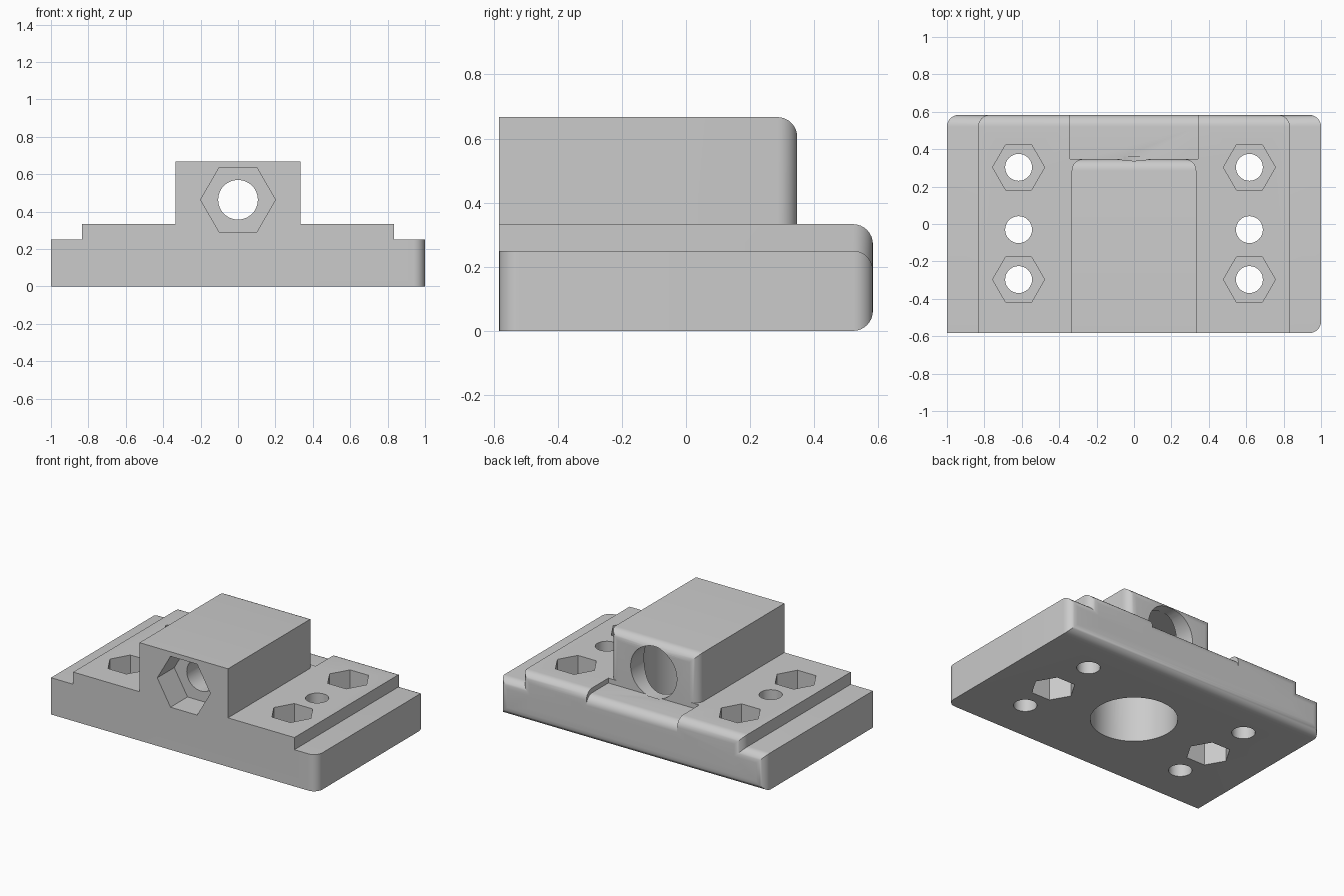
import bpy, bmesh, math
from mathutils import Matrix, Vector

cube = bpy.data.objects.get("Cube")
if cube:
    bpy.data.objects.remove(cube, do_unlink=True)

BACK, FRONT, ROUND = 0.583, -0.583, 0.062

grey = bpy.data.materials.new("plain_grey")
grey.use_nodes = True
COLOUR = (0.6, 0.6, 0.6, 1)
grey.diffuse_color = COLOUR
grey.node_tree.nodes["Principled BSDF"].inputs["Base Color"].default_value = COLOUR


def add_object(name, bm):
    mesh = bpy.data.meshes.new(name)
    bm.to_mesh(mesh)
    bm.free()
    mesh.materials.append(grey)
    obj = bpy.data.objects.new(name, mesh)
    bpy.context.collection.objects.link(obj)
    return obj


def block(name, low, high, rounded=None):
    """Box between two corners; edges whose (direction, middle) pass the rule are rounded."""
    low, high = Vector(low), Vector(high)
    bm = bmesh.new()
    bmesh.ops.create_cube(bm, size=1)
    edges = []
    for e in bm.edges:
        along = e.verts[1].co - e.verts[0].co
        axis = max(range(3), key=lambda i: abs(along[i]))
        mid = (e.verts[0].co + e.verts[1].co) / 2
        if rounded and rounded(axis, mid):
            edges.append(e)
    for v in bm.verts:
        v.co = Vector([low[i] + (v.co[i] + 0.5) * (high[i] - low[i]) for i in range(3)])
    if edges:
        bmesh.ops.bevel(bm, geom=edges, offset=ROUND, segments=8, profile=0.5,
                        affect='EDGES', clamp_overlap=True)
    return add_object(name, bm)


def prism(name, sides, radius, start, end):
    """Round or six-sided cutter running from start to end, with a corner on the x axis."""
    start, end = Vector(start), Vector(end)
    along = end - start
    bm = bmesh.new()
    bmesh.ops.create_cone(bm, cap_ends=True, segments=sides, radius1=radius,
                          radius2=radius, depth=along.length)
    # turn a corner to +x whichever way the primitive starts
    bm.verts.ensure_lookup_table()
    corner = bm.verts[0].co
    turn = -math.atan2(corner.y, corner.x)
    bmesh.ops.rotate(bm, verts=bm.verts, matrix=Matrix.Rotation(turn, 3, 'Z'))
    if abs(along.y) > abs(along.z):
        bmesh.ops.rotate(bm, verts=bm.verts, matrix=Matrix.Rotation(math.pi / 2, 3, 'X'))
    bmesh.ops.translate(bm, verts=bm.verts, vec=(start + end) / 2)
    return add_object(name, bm)


def combine(target, tool, operation):
    mod = target.modifiers.new(tool.name, 'BOOLEAN')
    mod.operation, mod.solver, mod.object = operation, 'EXACT', tool
    bpy.context.view_layer.objects.active = target
    bpy.ops.object.modifier_apply(modifier=mod.name)
    bpy.data.objects.remove(tool, do_unlink=True)


def back_edges(axis, mid):
    return mid.y > 0.1 and (axis == 2 or (axis == 0 and mid.z > 0))


def base_edges(axis, mid):
    right_hand_corner = axis == 2 and mid.x > 0
    return right_hand_corner or (mid.y > 0.1 and axis != 1)


# Base plate, raised step with a lower shelf behind the tower, and the tower
body = block("mounting_block", (-1, FRONT, 0), (1, BACK, 0.25), base_edges)
step = block("step", (-0.833, FRONT, 0.1), (0.833, BACK, 0.333), back_edges)
combine(step, block("shelf_notch", (-0.342, 0.347, 0.2), (0.342, 0.7, 0.5)), 'DIFFERENCE')
shelf = block("shelf", (-0.4, 0.2, 0.1), (0.4, BACK, 0.3),
              lambda axis, mid: axis == 0 and mid.y > 0 and mid.z > 0)
tower = block("tower", (-0.333, FRONT, 0.15), (0.333, 0.347, 0.667), back_edges)
for part in (step, shelf, tower):
    combine(body, part, 'UNION')

# Lengthwise bore with a nut pocket in front and a wide seat at the back
AXIS = 0.463
cutters = [
    prism("nut_pocket", 6, 0.2, (0, -0.7, AXIS), (0, -0.4, AXIS)),
    prism("narrow_bore", 48, 0.106, (0, -0.5, AXIS), (0, 0, AXIS)),
    prism("wide_bore", 64, 0.174, (0, -0.1, AXIS), (0, 0.36, AXIS)),
    prism("bottom_bore", 64, 0.267, (0, 0, -0.1), (0, 0, 0.64)),
]
# Screw holes: outer pairs have pockets on top, middle ones underneath
for x in (-0.617, 0.617):
    for y, pocket in ((0.303, (0.167, 0.5)), (-0.03, (-0.1, 0.167)), (-0.297, (0.167, 0.5))):
        cutters.append(prism("screw_hole", 32, 0.072, (x, y, -0.1), (x, y, 0.5)))
        cutters.append(prism("screw_pocket", 6, 0.139, (x, y, pocket[0]), (x, y, pocket[1])))
for cutter in cutters:
    combine(body, cutter, 'DIFFERENCE')

# Smooth rounds, crisp edges
bpy.ops.object.select_all(action='DESELECT')
body.select_set(True)
bpy.context.view_layer.objects.active = body
bpy.ops.object.shade_smooth_by_angle(angle=math.radians(30))
